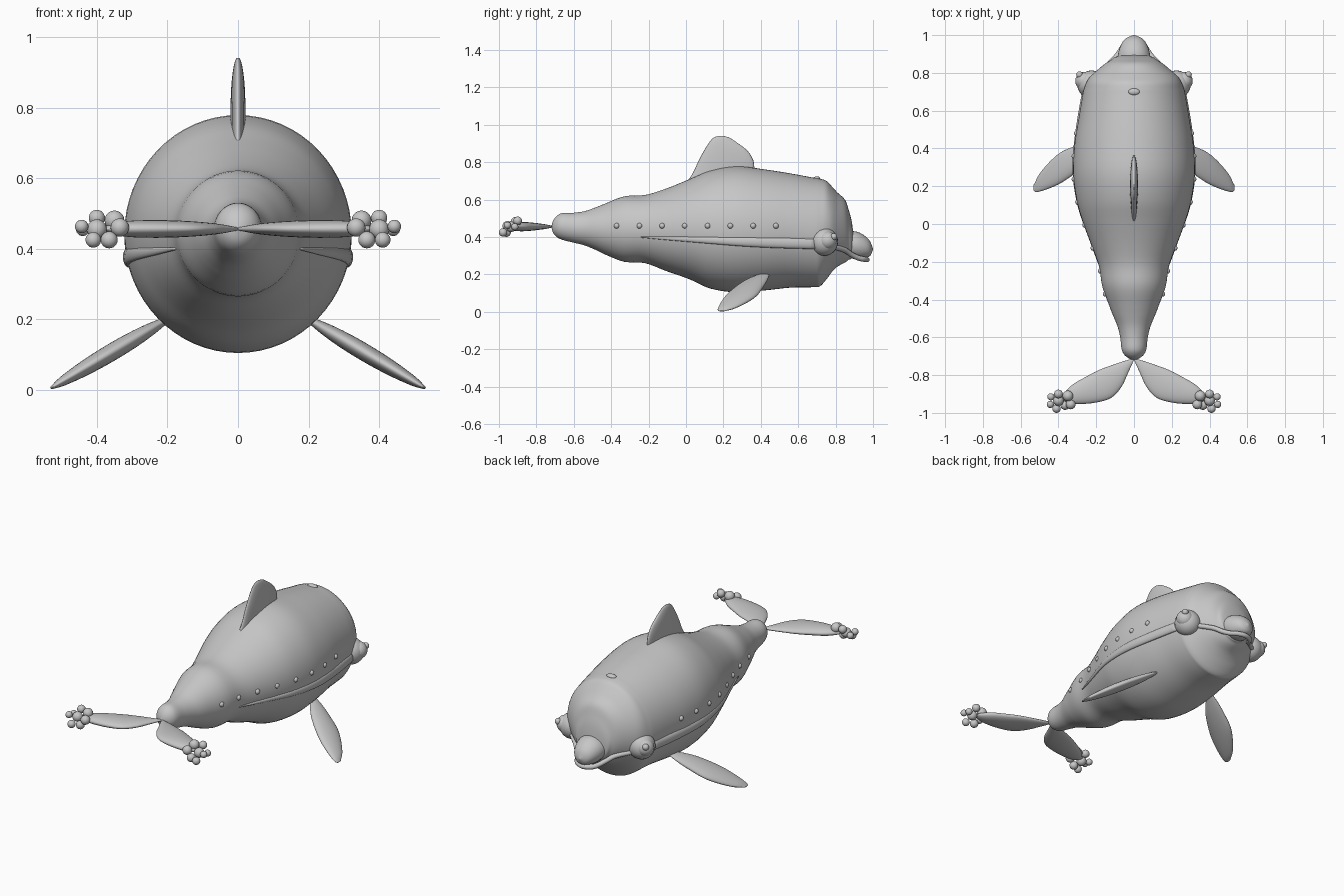
import bpy, bmesh, math
from mathutils import Vector

if "Cube" in bpy.data.objects:
    bpy.data.objects.remove(bpy.data.objects["Cube"])

grey = bpy.data.materials.new("plain_grey")
grey.diffuse_color = (0.57, 0.57, 0.57, 1)
grey.use_nodes = True
grey.node_tree.nodes["Principled BSDF"].inputs["Base Color"].default_value = grey.diffuse_color


def finish(name, bm):
    bmesh.ops.recalc_face_normals(bm, faces=bm.faces)
    me = bpy.data.meshes.new(name)
    bm.to_mesh(me)
    bm.free()
    me.materials.append(grey)
    me.polygons.foreach_set("use_smooth", [True] * len(me.polygons))
    ob = bpy.data.objects.new(name, me)
    bpy.context.collection.objects.link(ob)
    return ob


def spline(rows, steps):
    """Catmull-Rom through rows of numbers."""
    out = []
    for i in range(len(rows) - 1):
        p0, p1, p2 = rows[max(i - 1, 0)], rows[i], rows[i + 1]
        p3 = rows[min(i + 2, len(rows) - 1)]
        for k in range(steps):
            t = k / steps
            out.append([0.5 * (2 * b + (c - a) * t + (2 * a - 5 * b + 4 * c - d) * t * t
                               + (3 * b - a - 3 * c + d) * t ** 3)
                        for a, b, c, d in zip(p0, p1, p2, p3)])
    out.append(list(rows[-1]))
    return out


def loft(name, stations, segs=32, steps=4):
    """Skin elliptical sections given as (centre, half axis u, half axis v)."""
    bm = bmesh.new()
    rings = []
    for r in spline([[*c, *u, *v] for c, u, v in stations], steps):
        c, u, v = Vector(r[:3]), Vector(r[3:6]), Vector(r[6:])
        rings.append([bm.verts.new(c + u * math.cos(a) + v * math.sin(a))
                      for a in (2 * math.pi * k / segs for k in range(segs))])
    for a, b in zip(rings, rings[1:]):
        for k in range(segs):
            n = (k + 1) % segs
            bm.faces.new((a[k], a[n], b[n], b[k]))
    bm.faces.new(rings[0])
    bm.faces.new(rings[-1])
    return finish(name, bm)


def along_y(name, rows, segs=32):
    """rows: y, centre z, half width, half height."""
    return loft(name, [((0, y, z), (w, 0, 0), (0, 0, h)) for y, z, w, h in rows], segs)


def blade(name, rows, normal, place):
    """rows: leading point, trailing point, half thickness; place maps 2D to 3D."""
    st = []
    for a, b, t in rows:
        a, b = Vector(place(*a)), Vector(place(*b))
        st.append(((a + b) / 2, (a - b) / 2, Vector(normal).normalized() * t))
    return loft(name, st, 28)


def ball(name, loc, r, scale=(1, 1, 1)):
    bm = bmesh.new()
    bmesh.ops.create_uvsphere(bm, u_segments=24, v_segments=14, radius=r)
    for v in bm.verts:
        v.co = Vector([v.co[i] * scale[i] + loc[i] for i in range(3)])
    return finish(name, bm)


# Body with rounded tail end and tapered head
BODY = [(-.72, .455, .002, .002), (-.71, .455, .03, .033), (-.69, .457, .053, .057),
        (-.66, .457, .066, .072), (-.60, .45, .073, .08), (-.54, .447, .088, .092),
        (-.48, .445, .113, .115), (-.43, .443, .132, .137), (-.33, .443, .168, .175),
        (-.22, .443, .186, .182), (-.11, .439, .226, .219), (.02, .442, .274, .268),
        (.13, .44, .304, .315), (.27, .4415, .322, .337), (.42, .4385, .315, .3235),
        (.56, .435, .293, .305), (.68, .425, .273, .293), (.715, .424, .265, .288),
        (.75, .437, .252, .264), (.78, .442, .233, .229), (.81, .44, .2, .198),
        (.85, .432, .152, .168), (.87, .412, .12, .133), (.887, .385, .092, .094),
        (.90, .37, .003, .003)]
along_y("body", BODY, 64)
FINE = spline(BODY, 8)


def side_x(y, z):
    """Half width of the body at a given y and z."""
    r = min(FINE, key=lambda s: abs(s[0] - y))
    return r[2] * math.sqrt(max(0, 1 - ((z - r[1]) / r[3]) ** 2))


# Beak
along_y("beak", [(.84, .37, .095, .06), (.88, .36, .087, .072), (.92, .354, .08, .073),
                 (.96, .346, .063, .058), (.985, .338, .04, .038), (1.0, .335, .002, .002)])

# Dorsal fin, sections going up
blade("dorsal_fin",
      [((.36, .70), (.0, .69), .02), ((.365, .76), (.035, .74), .021),
       ((.36, .81), (.068, .81), .021), ((.33, .86), (.095, .86), .019),
       ((.28, .90), (.12, .90), .015), ((.235, .93), (.145, .93), .009),
       ((.20, .941), (.175, .941), .003)],
      (1, 0, 0), lambda y, z: (0, y, z))

# Blowhole
ball("blowhole", (0, .70, .713), .03, (1, .6, .4))

# Lip running under the beak from eye to eye
half = [(.235, .755, .355), (.185, .80, .345), (.13, .85, .33), (.095, .885, .306),
        (.07, .92, .289), (.048, .95, .282)]
path = spline(half + [(0, .968, .279)] + [(-x, y, z) for x, y, z in reversed(half)], 4)
cu = bpy.data.curves.new("lip_curve", "CURVE")
cu.dimensions, cu.bevel_depth, cu.bevel_resolution = "3D", .014, 3
cu.use_fill_caps = True
sp = cu.splines.new("POLY")
sp.points.add(len(path) - 1)
for p, co in zip(sp.points, path):
    p.co = (*co, 1)
tmp = bpy.data.objects.new("lip_helper", cu)
bm = bmesh.new()
bpy.context.collection.objects.link(tmp)
bm.from_mesh(tmp.evaluated_get(bpy.context.evaluated_depsgraph_get()).to_mesh())
finish("lip", bm)
bpy.data.objects.remove(tmp)

PEARLS = [(.40, -.935, .455, .028), (.35, -.91, .48, .028), (.40, -.90, .487, .023),
          (.443, -.955, .463, .019), (.41, -.978, .425, .022), (.365, -.96, .425, .024),
          (.335, -.955, .46, .026), (.44, -.915, .455, .019)]

for s, side in ((1, "right"), (-1, "left")):
    # Pectoral fin sloping down to the ground
    blade(side + "_pectoral_fin",
          [((.18, .45), (.18, .42), .004), ((.25, .435), (.25, .325), .018),
           ((.32, .41), (.32, .262), .024), ((.39, .378), (.39, .215), .024),
           ((.45, .325), (.45, .188), .02), ((.50, .265), (.50, .172), .013),
           ((.523, .222), (.523, .17), .006), ((.531, .207), (.531, .178), .003)],
          (.591 * s, 0, 1), lambda x, y: (x * s, y, .2 - .591 * (x - .2)))
    # Tail fluke
    blade(side + "_tail_fluke",
          [((.0, -.71), (.0, -.72), .004), ((.05, -.725), (.032, -.79), .012),
           ((.11, -.745), (.066, -.862), .018), ((.19, -.775), (.12, -.92), .023),
           ((.26, -.812), (.20, -.945), .025), ((.325, -.85), (.285, -.953), .023),
           ((.37, -.893), (.34, -.947), .015), ((.385, -.91), (.375, -.935), .004)],
          (0, 0, 1), lambda x, y: (x * s, y, .456))
    # Cluster of balls on the fluke tip
    for i, (x, y, z, r) in enumerate(PEARLS):
        ball(f"{side}_fluke_ball_{i + 1}", (x * s, y, z), r)
    # Long flat tapering ridge behind the eye
    ridge = []
    for y, z, r in ((-.24, .40, .003), (-.1, .394, .01), (.1, .385, .018),
                    (.3, .376, .025), (.5, .369, .028), (.70, .364, .028)):
        ridge.append(((s * (side_x(y, z) - .003), y, z), (.003 + r * .4, 0, 0), (0, 0, r)))
    loft(side + "_side_ridge", ridge, 16)
    # Eye, iris and pupil as nested balls
    ball(side + "_eye", (s * .225, .738, .375), .075)
    ball(side + "_iris", (s * .262, .757, .382), .049)
    ball(side + "_pupil", (s * .288, .79, .402), .018)
    # Row of studs along the flank
    for i in range(8):
        y = -.37 + i * .1215
        ball(f"{side}_flank_stud_{i + 1}", (s * (side_x(y, .46) - .004), y, .46), .015)
